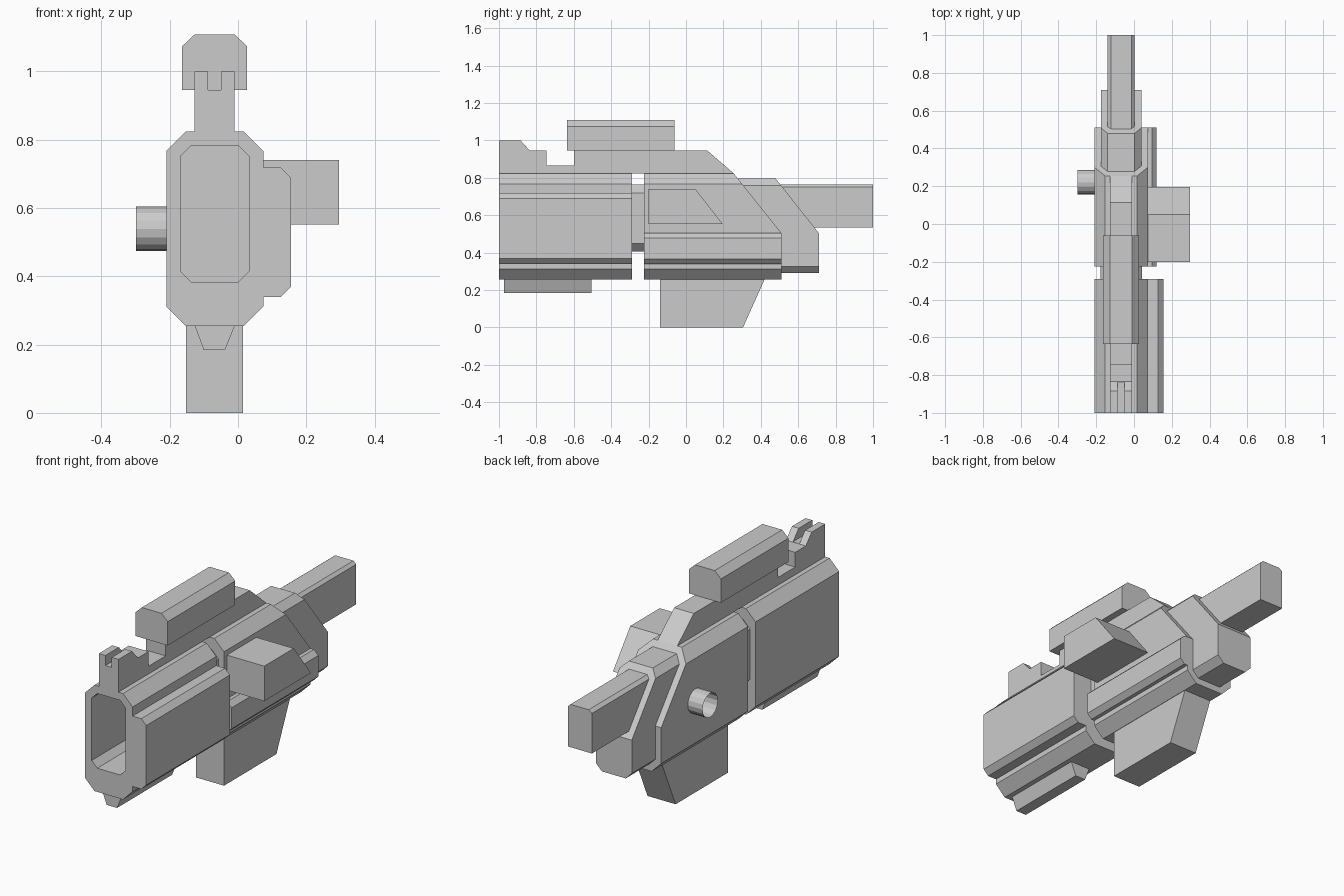
import bpy, bmesh
from math import pi
from mathutils import Matrix

if "Cube" in bpy.data.objects:
    bpy.data.objects.remove(bpy.data.objects["Cube"])

CX = -0.068  # centre line of the main body


def prism(name, pts, axis, a, b, cut=None):
    """Extrude a profile along x (pts are y,z) or y (pts are x,z); optional sloped end cut."""
    bm = bmesh.new()
    place = (lambda p: (a, p[0], p[1])) if axis == 'x' else (lambda p: (p[0], a, p[1]))
    face = bm.faces.new([bm.verts.new(place(p)) for p in pts])
    ext = bmesh.ops.extrude_face_region(bm, geom=[face])
    moved = [v for v in ext['geom'] if isinstance(v, bmesh.types.BMVert)]
    bmesh.ops.translate(bm, verts=moved, vec=(b - a, 0, 0) if axis == 'x' else (0, b - a, 0))
    if cut:
        (y0, z0), (y1, z1) = cut
        geom = bm.verts[:] + bm.edges[:] + bm.faces[:]
        res = bmesh.ops.bisect_plane(bm, geom=geom, plane_co=(0, y0, z0),
                                     plane_no=(0, z0 - z1, y1 - y0), clear_outer=True)
        rim = [e for e in res['geom_cut'] if isinstance(e, bmesh.types.BMEdge)]
        bmesh.ops.contextual_create(bm, geom=rim)
    bmesh.ops.recalc_face_normals(bm, faces=bm.faces[:])
    return finish(name, bm)


def finish(name, bm):
    mesh = bpy.data.meshes.new(name)
    bm.to_mesh(mesh)
    bm.free()
    obj = bpy.data.objects.new(name, mesh)
    bpy.context.collection.objects.link(obj)
    return obj


def octagon(hw, z0, z1, c):
    l, r = CX - hw, CX + hw
    return [(l + c, z0), (r - c, z0), (r, z0 + c), (r, z1 - c),
            (r - c, z1), (l + c, z1), (l, z1 - c), (l, z0 + c)]


def subtract(obj, cutter):
    mod = obj.modifiers.new("cut", 'BOOLEAN')
    mod.object = cutter
    mod.solver = 'EXACT'
    bpy.context.view_layer.objects.active = obj
    bpy.ops.object.modifier_apply(modifier=mod.name)
    bpy.data.objects.remove(cutter)


def body_profile(x, z0, z1, c):
    """Octagon with a chamfered ridge along its right side."""
    o = octagon(0.142, 0.255, 0.824, 0.057)
    r = CX + 0.142
    ridge = [(r, z0), (x - c, z0), (x, z0 + c), (x, z1 - c), (x - c, z1), (r, z1)]
    return o[:3] + ridge + o[3:]


# Front shell with its deep opening
shell = prism("front_shell", body_profile(0.155, 0.34, 0.718, 0.029), 'y', -1, -0.29)
subtract(shell, prism("opening_cutter", octagon(0.101, 0.382, 0.783, 0.033), 'y', -1.1, -0.31))

# Rear shell, cut off by a slope
prism("rear_shell", body_profile(0.12, 0.34, 0.505, 0.026), 'y', -0.225, 0.51,
      ((0.255, 0.824), (0.51, 0.505)))

# Core between the shells, sloped tail and bar
prism("core_link", octagon(0.11, 0.405, 0.765, 0.045), 'y', -0.30, -0.20)
prism("tail_block", octagon(0.107, 0.29, 0.795, 0.036), 'y', 0.1, 0.71,
      ((0.48, 0.795), (0.71, 0.505)))
prism("rear_bar", [(-0.141, 0.535), (0.002, 0.535), (0.002, 0.75), (-0.014, 0.765),
                   (-0.122, 0.765), (-0.141, 0.75)], 'y', 0.4, 1)

# Top rail with a notched front sight
rail = prism("top_rail", [(-1, 0.824), (0.255, 0.824), (0.115, 0.945), (-0.6, 0.945),
                          (-0.6, 0.866), (-0.745, 0.866), (-0.745, 0.945),
                          (-0.835, 0.945), (-0.885, 1.0), (-1, 1.0)], 'x', -0.127, -0.01)
subtract(rail, prism("notch_cutter", [(-0.088, 0.946), (-0.05, 0.946), (-0.05, 1.05),
                                      (-0.088, 1.05)], 'y', -1.1, -0.8))

# Scope
prism("scope", [(-0.164, 0.945), (0.027, 0.945), (0.027, 1.073), (-0.01, 1.108),
                (-0.127, 1.108), (-0.164, 1.073)], 'y', -0.635, -0.062)

# Lower rail, grip and side box
prism("lower_rail", [(-0.1, 0.184), (-0.038, 0.184), (-0.009, 0.256), (-0.127, 0.256)],
      'y', -0.972, -0.505)
prism("grip", [(-0.14, 0), (0.305, 0), (0.42, 0.256), (-0.14, 0.256)], 'x', -0.152, 0.015)
prism("side_box", [(-0.2, 0.552), (0.197, 0.552), (0.05, 0.74), (-0.2, 0.74)], 'x', 0.07, 0.296)

# Open tube on the left side
bm = bmesh.new()
bmesh.ops.create_cone(bm, cap_ends=False, segments=16, radius1=0.065, radius2=0.065, depth=0.09,
                      matrix=Matrix.Translation((-0.253, 0.22, 0.539)) @ Matrix.Rotation(pi / 2, 4, 'Y'))
finish("side_tube", bm)
